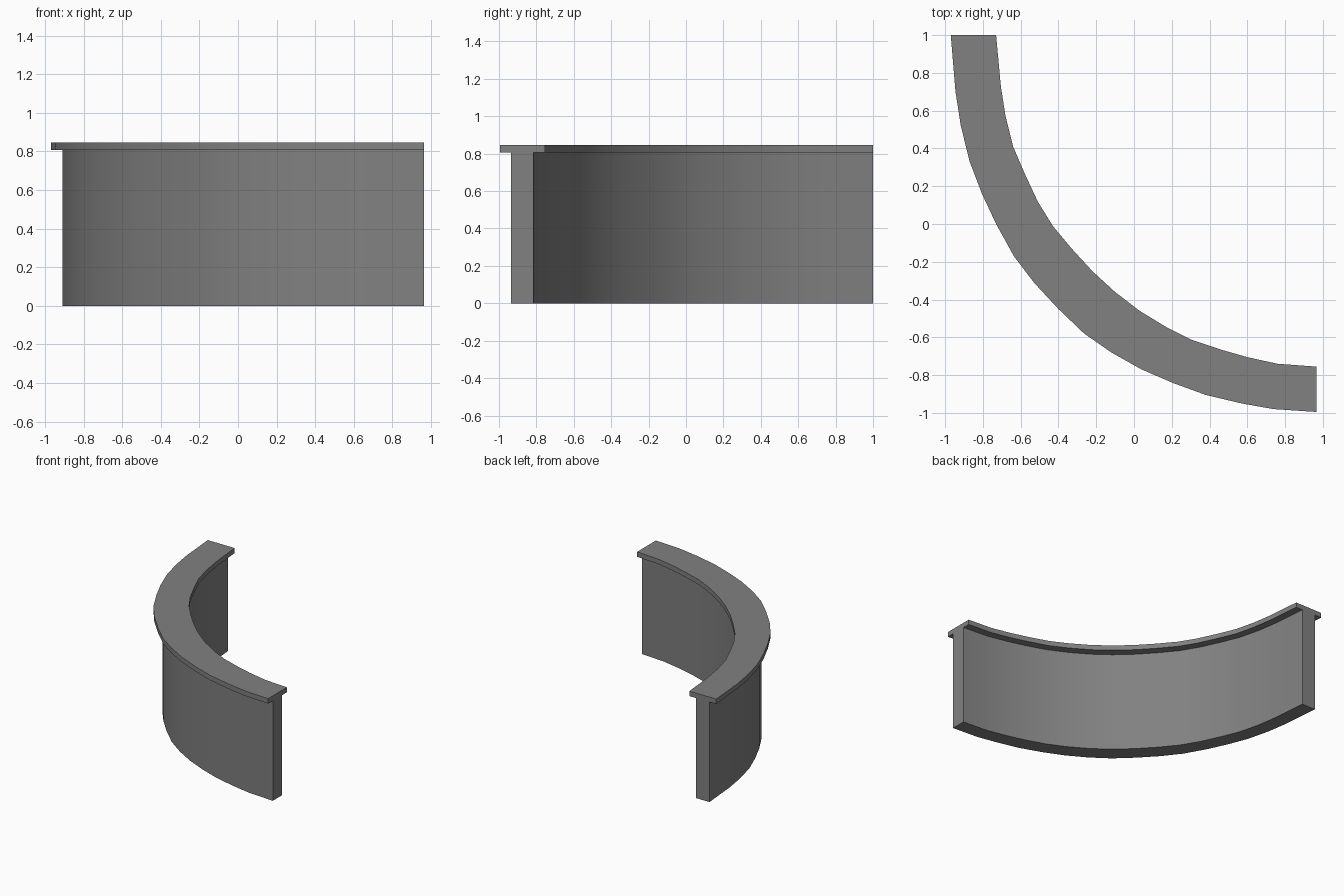
import bpy
import bmesh
import math
from mathutils import Vector

default_cube = bpy.data.objects.get("Cube")
if default_cube:
    bpy.data.objects.remove(default_cube, do_unlink=True)

# Plan outlines of the coping, running from the back end to the side end
OUTER = [(-.97, 1), (-.945, .7), (-.917, .52), (-.87, .33), (-.805, .16),
         (-.73, 0), (-.636, -.17), (-.53, -.31), (-.4, -.45), (-.264, -.58),
         (-.12, -.68), (.04, -.77), (.21, -.843), (.38, -.905), (.57, -.95),
         (.74, -.98), (.965, -.995)]
INNER = [(-.73, 1), (-.705, .73), (-.68, .57), (-.64, .41), (-.58, .27),
         (-.51, .12), (-.43, -.01), (-.33, -.13), (-.22, -.25), (-.1, -.36),
         (.03, -.46), (.17, -.545), (.31, -.615), (.46, -.665), (.6, -.705),
         (.76, -.74), (.965, -.755)]
WALL_TOP = .807
COPING_TOP = .847


def make_material(name, value):
    material = bpy.data.materials.new(name)
    material.use_nodes = True
    colour = (value, value, value, 1)
    material.diffuse_color = colour
    material.node_tree.nodes["Principled BSDF"].inputs["Base Color"].default_value = colour
    return material


def curved_strip(name, inset, bottom, top, material):
    """Sweep a rectangular section along the plan, inset from both outlines."""
    bm = bmesh.new()
    sections = []
    for outer, inner in zip(OUTER, INNER):
        outer, inner = Vector(outer), Vector(inner)
        near = outer.lerp(inner, inset)
        far = inner.lerp(outer, inset)
        corners = [(near, bottom), (far, bottom), (far, top), (near, top)]
        sections.append([bm.verts.new((p.x, p.y, z)) for p, z in corners])

    # Long sides between neighbouring sections
    for current, following in zip(sections, sections[1:]):
        for i in range(len(current)):
            j = (i + 1) % len(current)
            bm.faces.new((current[i], current[j], following[j], following[i]))

    # Flat ends
    bm.faces.new(sections[0])
    bm.faces.new(list(reversed(sections[-1])))
    bmesh.ops.recalc_face_normals(bm, faces=bm.faces)

    mesh = bpy.data.meshes.new(name)
    bm.to_mesh(mesh)
    bm.free()
    mesh.materials.append(material)
    part = bpy.data.objects.new(name, mesh)
    bpy.context.collection.objects.link(part)

    bpy.ops.object.select_all(action="DESELECT")
    part.select_set(True)
    bpy.context.view_layer.objects.active = part
    bpy.ops.object.shade_smooth_by_angle(angle=math.radians(30))
    return part


concrete = make_material("grey concrete", .22)

# Curved wall, half the width of the coping that sits on it
curved_strip("curved_wall", .25, 0, WALL_TOP, concrete)
curved_strip("coping", 0, WALL_TOP, COPING_TOP, concrete)
